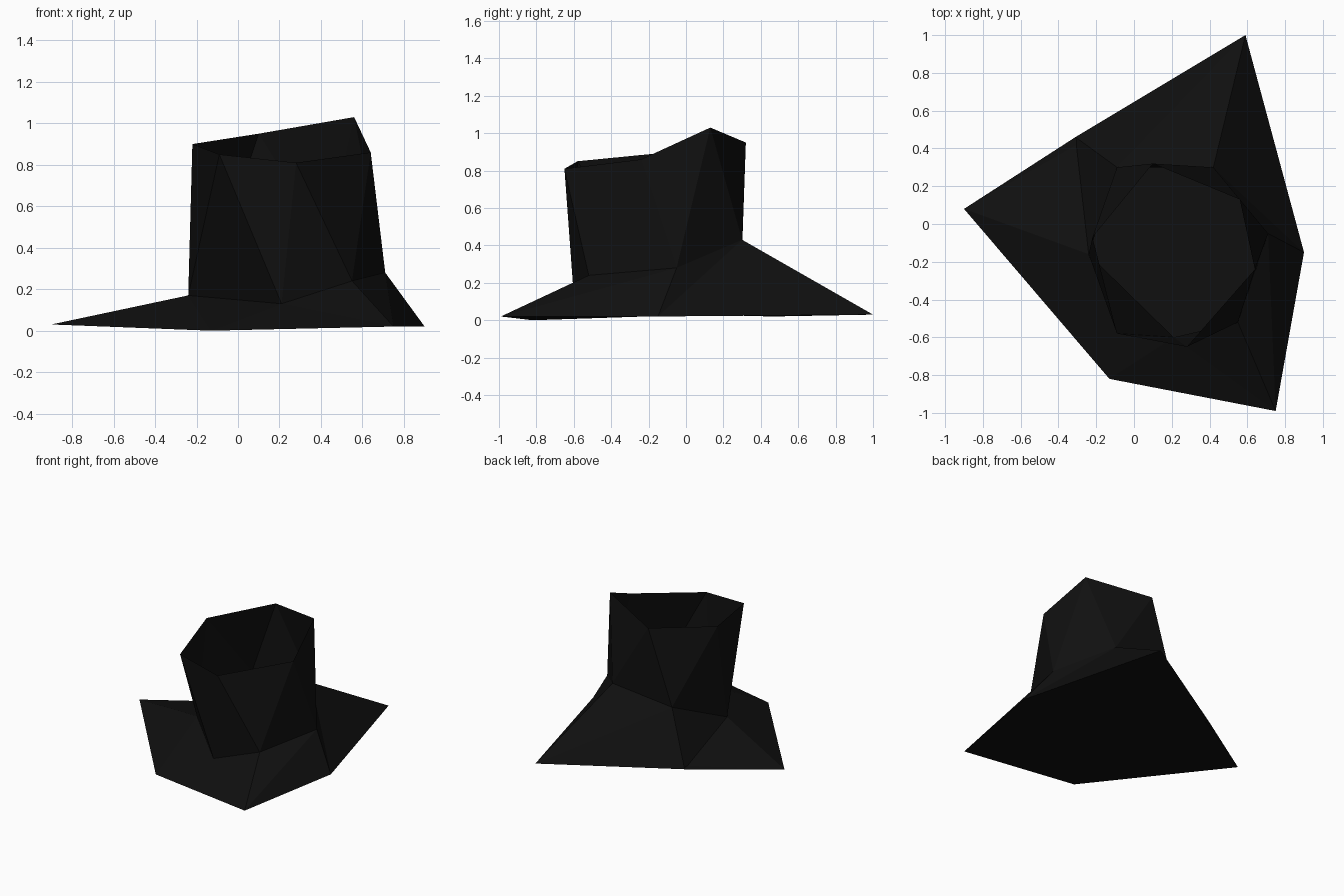
import bpy
import bmesh

cube = bpy.data.objects.get("Cube")
if cube:
    bpy.data.objects.remove(cube, do_unlink=True)

# Single near-black felt colour
felt = bpy.data.materials.new("black_felt")
felt.use_nodes = True
colour = (0.005, 0.005, 0.005, 1)
felt.diffuse_color = colour
felt.node_tree.nodes["Principled BSDF"].inputs["Base Color"].default_value = colour

# Irregular six-sided rings, counter-clockwise from the right side
rim = [(-.90, .08, .03), (-.13, -.82, 0), (.75, -.99, .02),
       (.90, -.15, .02), (.59, 1.0, .03), (-.31, .46, .02)]
waist = [(-.24, -.16, .17), (.21, -.60, .13), (.55, -.52, .24),
         (.71, -.05, .28), (.42, .30, .43), (-.09, .30, .38)]
mouth = [(-.22, -.07, .90), (-.09, -.58, .85), (.28, -.65, .81),
         (.64, -.24, .86), (.56, .13, 1.03), (.10, .32, .95)]


def ring_band(name, lower, upper, steps, closed_base=False):
    """Zip two rings with triangles: L advances the lower ring, H the upper."""
    bm = bmesh.new()
    lo = [bm.verts.new(p) for p in lower]
    hi = [bm.verts.new(p) for p in upper]
    i = j = 0
    for step in steps:
        a, b = lo[i % len(lo)], hi[j % len(hi)]
        if step == "L":
            i += 1
            bm.faces.new((a, lo[i % len(lo)], b))
        else:
            j += 1
            bm.faces.new((a, hi[j % len(hi)], b))
    if closed_base:
        bm.faces.new(lo[::-1])
    mesh = bpy.data.meshes.new(name)
    bm.to_mesh(mesh)
    bm.free()
    mesh.materials.append(felt)
    obj = bpy.data.objects.new(name, mesh)
    bpy.context.collection.objects.link(obj)
    return obj


# Sloping brim with a flat underside, and the open-topped crown
ring_band("brim", rim, waist, "LHLHHLHLHLHL", closed_base=True)
ring_band("crown", waist, mouth, "HL" * 6)
